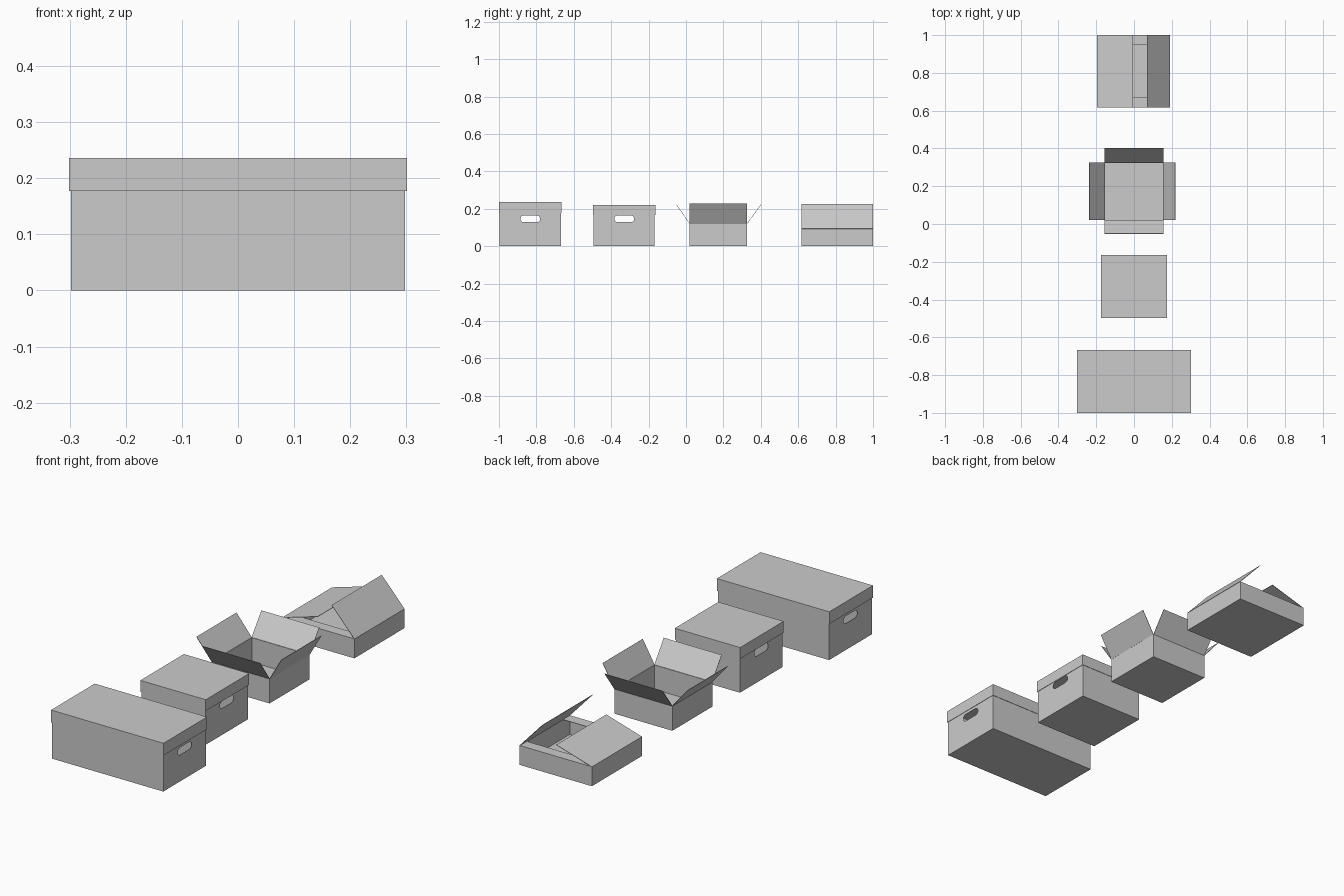
import bpy, bmesh, math
from mathutils import Vector

if "Cube" in bpy.data.objects:
    bpy.data.objects.remove(bpy.data.objects["Cube"])

T = 0.002  # cardboard thickness


def finish(name, bm):
    me = bpy.data.meshes.new(name)
    bm.to_mesh(me)
    bm.free()
    ob = bpy.data.objects.new(name, me)
    bpy.context.collection.objects.link(ob)
    return ob


def solidify(ob, offset):
    m = ob.modifiers.new("thickness", 'SOLIDIFY')
    m.thickness = T
    m.offset = offset
    m.use_even_offset = True


def tray(name, x, y, z, open_side):
    """Thin-walled box; open_side is +1 (no top) or -1 (no bottom)."""
    bm = bmesh.new()
    bmesh.ops.create_cube(bm, size=1)
    for v in bm.verts:
        v.co = Vector([(r[0] + r[1]) / 2 + c * (r[1] - r[0])
                       for c, r in zip(v.co, (x, y, z))])
    bm.normal_update()
    bmesh.ops.delete(bm, geom=[f for f in bm.faces if f.normal.z * open_side > 0.5],
                     context='FACES_ONLY')
    ob = finish(name, bm)
    solidify(ob, -1)
    return ob


def flap(name, a, b, reach):
    """Sheet hinged on the edge a-b, extending by the vector reach."""
    a, b, reach = Vector(a), Vector(b), Vector(reach)
    bm = bmesh.new()
    bm.faces.new([bm.verts.new(p) for p in (a, b, b + reach, a + reach)])
    solidify(finish(name, bm), 0)


def handle_holes(body, y, z, half_w, r, half_len):
    """Cut a rounded slot through both end walls."""
    bm = bmesh.new()
    pts = []
    for side, start in ((1, -90), (-1, 90)):
        for i in range(9):
            t = math.radians(start + i * 22.5)
            pts.append((-half_len, y + side * (half_w - r) + r * math.cos(t), z + r * math.sin(t)))
    face = bm.faces.new([bm.verts.new(p) for p in pts])
    ext = bmesh.ops.extrude_face_region(bm, geom=[face])
    bmesh.ops.translate(bm, vec=(2 * half_len, 0, 0),
                        verts=[e for e in ext['geom'] if isinstance(e, bmesh.types.BMVert)])
    bmesh.ops.recalc_face_normals(bm, faces=bm.faces)
    cutter = finish(body.name + "_handle_cutter", bm)
    cutter.hide_render = True
    cutter.hide_viewport = True
    m = body.modifiers.new("handles", 'BOOLEAN')
    m.operation = 'DIFFERENCE'
    m.solver = 'EXACT'
    m.object = cutter


def lidded_box(name, hx, y0, y1, lid_z, top):
    g = 0.0035
    body = tray(name + "_body", (-hx + g, hx - g), (y0 + g, y1 - g), (0, top - 0.003), 1)
    tray(name + "_lid", (-hx, hx), (y0, y1), (lid_z, top), -1)
    handle_holes(body, (y0 + y1) / 2, 0.146, 0.053, 0.018, hx + 0.05)


# Two closed storage boxes with lift-off lids
lidded_box("large_box", 0.301, -1.0, -0.666, 0.177, 0.236)
lidded_box("medium_box", 0.175, -0.497, -0.164, 0.166, 0.221)

# Open shipping box with four flaps spread outwards
X, Y0, Y1, H = 0.155, 0.02, 0.326, 0.12
tray("open_box_body", (-X, X), (Y0, Y1), (0, H), 1)
flap("open_box_front_flap", (-X, Y0, H), (X, Y0, H), (0, -0.072, 0.103))
flap("open_box_back_flap", (-X, Y1, H), (X, Y1, H), (0, 0.075, 0.102))
flap("open_box_left_flap", (-X, Y0, H), (-X, Y1, H), (-0.082, 0, 0.098))
flap("open_box_right_flap", (X, Y0, H), (X, Y1, H), (0.063, 0, 0.108))

# Shallow box with its flaps folded partly inwards
X0, X1, Y0, Y1, H = -0.196, 0.191, 0.617, 1.0, 0.093
tray("shallow_box_body", (X0, X1), (Y0, Y1), (0, H), 1)
flap("shallow_box_left_flap", (X0, Y0, H), (X0, Y1, H), (0.191, 0, 0.056))
flap("shallow_box_right_flap", (X1, Y0, H), (X1, Y1, H), (-0.122, 0, 0.132))
flap("shallow_box_front_flap", (X0, Y0, H), (X1, Y0, H), (0, 0.053, 0))
flap("shallow_box_back_flap", (X0, Y1, H), (X1, Y1, H), (0, -0.053, 0))
